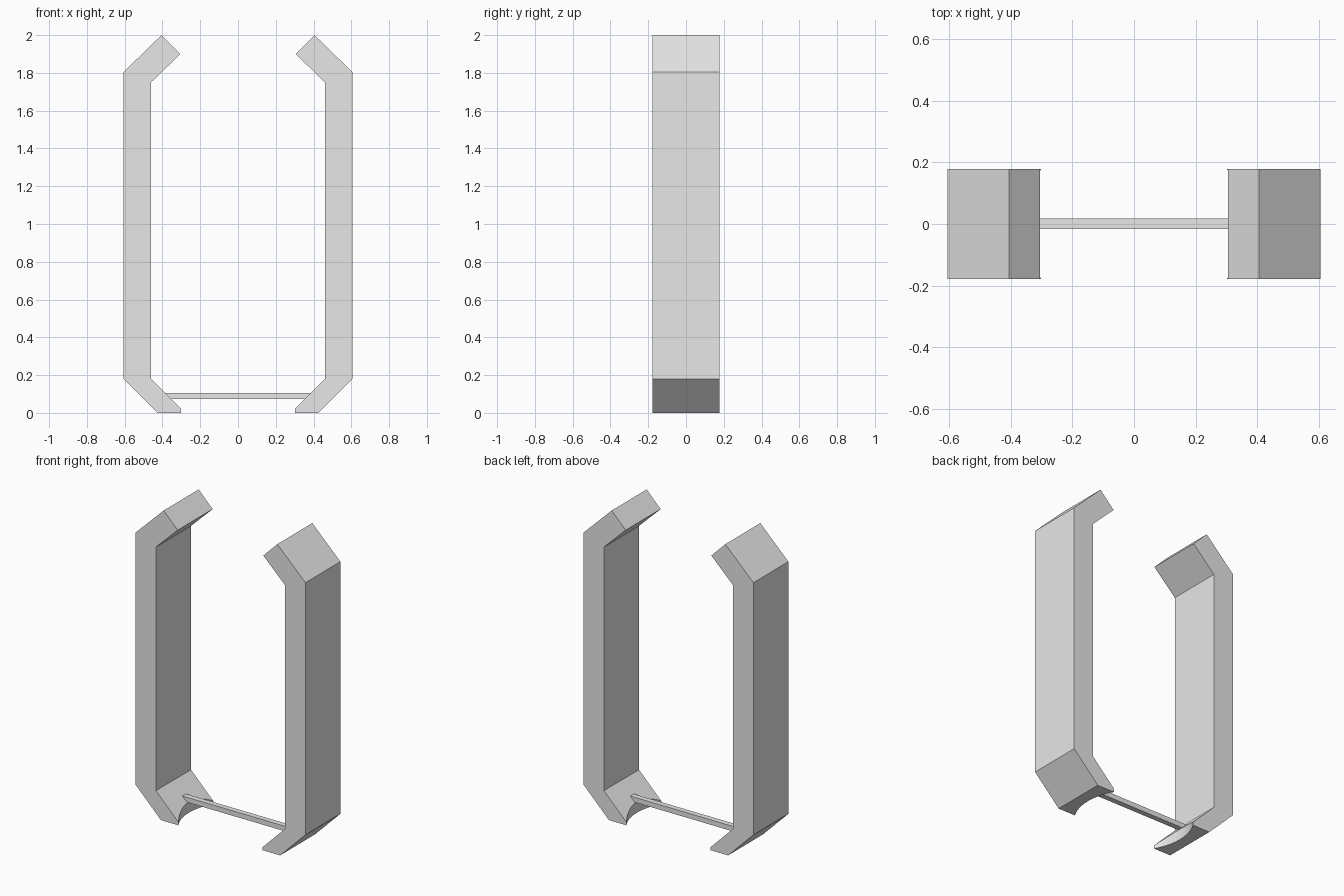
import bpy, bmesh

cube = bpy.data.objects.get("Cube")
if cube:
    bpy.data.objects.remove(cube, do_unlink=True)

# Single grey material
grey = bpy.data.materials.new("plain_grey")
grey.use_nodes = True
colour = (0.8, 0.8, 0.8, 1)
grey.diffuse_color = colour
grey.node_tree.nodes["Principled BSDF"].inputs["Base Color"].default_value = colour


def extrude_profile(name, points, y0, y1):
    """Extrude an x-z outline from y0 to y1."""
    bm = bmesh.new()
    face = bm.faces.new([bm.verts.new((x, y0, z)) for x, z in points])
    ext = bmesh.ops.extrude_face_region(bm, geom=[face])
    moved = [v for v in ext["geom"] if isinstance(v, bmesh.types.BMVert)]
    bmesh.ops.translate(bm, verts=moved, vec=(0, y1 - y0, 0))
    bmesh.ops.recalc_face_normals(bm, faces=bm.faces)
    mesh = bpy.data.meshes.new(name)
    bm.to_mesh(mesh)
    bm.free()
    mesh.materials.append(grey)
    obj = bpy.data.objects.new(name, mesh)
    bpy.context.collection.objects.link(obj)
    return obj


# Round cutter that hollows the inner edge of both feet
bpy.ops.mesh.primitive_cylinder_add(vertices=64, radius=0.35, depth=0.4, location=(0, 0, 0))
cutter = bpy.context.object
cutter.name = "foot_cutter"
cutter.hide_render = True
cutter.data.materials.append(grey)

# Bent side arms, mirrored left and right
arm_outline = [(0.605, 0.18), (0.605, 1.805), (0.405, 2.0), (0.305, 1.9),
               (0.46, 1.75), (0.46, 0.18), (0.28, 0), (0.425, 0)]
for side, sign in (("left", 1), ("right", -1)):
    arm = extrude_profile(side + "_arm", [(sign * x, z) for x, z in arm_outline], -0.178, 0.178)
    cut = arm.modifiers.new("foot_hollow", "BOOLEAN")
    cut.operation = "DIFFERENCE"
    cut.solver = "EXACT"
    cut.object = cutter
    bpy.context.view_layer.objects.active = arm
    bpy.ops.object.modifier_apply(modifier=cut.name)
bpy.data.objects.remove(cutter, do_unlink=True)

# Thin cross bar joining the two feet
extrude_profile("cross_bar", [(-0.39, 0.105), (0.39, 0.105), (0.36, 0.073), (-0.36, 0.073)],
                -0.017, 0.018)
